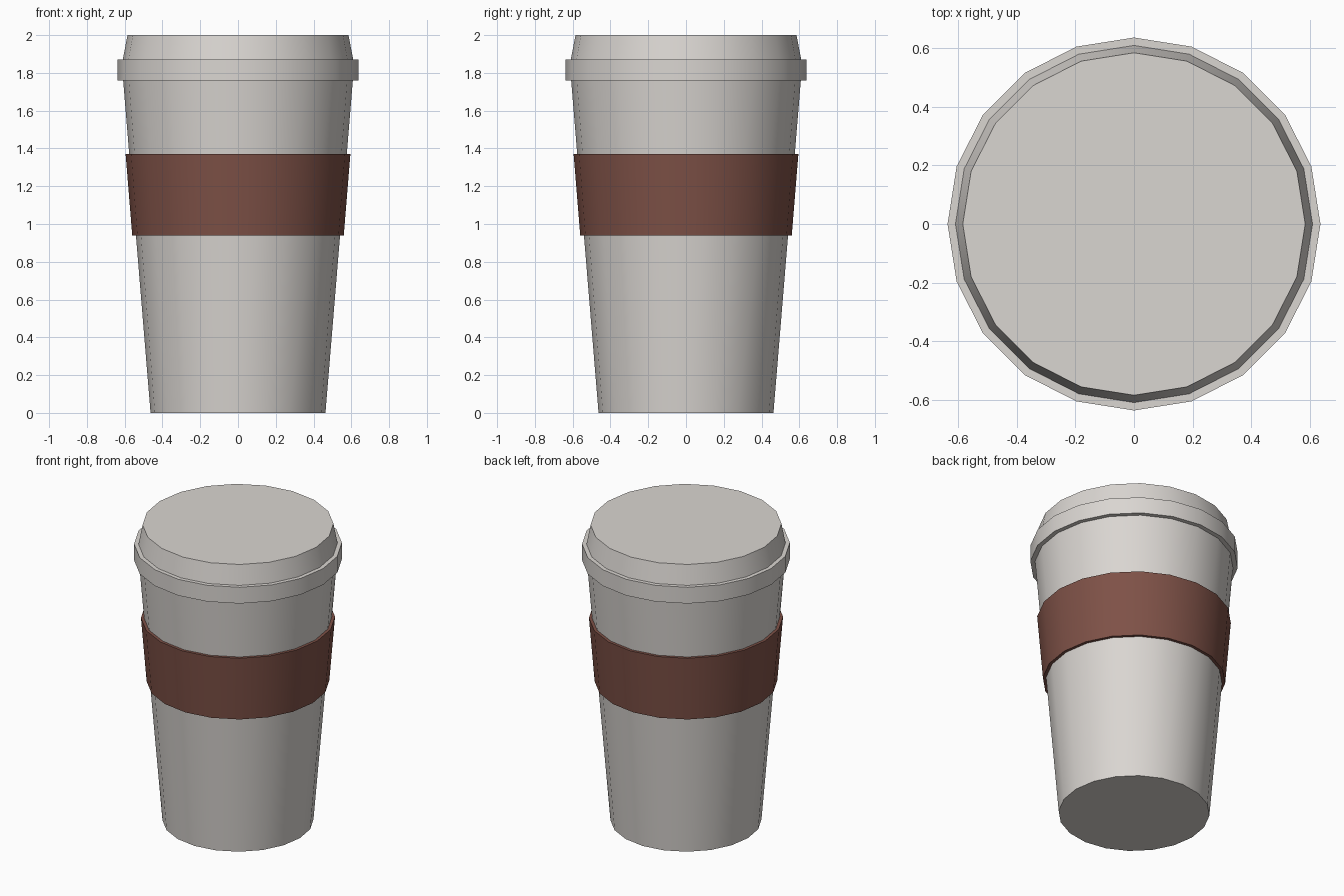
import bpy, bmesh, math

if "Cube" in bpy.data.objects:
    bpy.data.objects.remove(bpy.data.objects["Cube"])

SIDES = 20


def material(name, rgb):
    m = bpy.data.materials.new(name)
    m.diffuse_color = (*rgb, 1.0)
    m.use_nodes = True
    m.node_tree.nodes["Principled BSDF"].inputs["Base Color"].default_value = m.diffuse_color
    return m


def lathe(name, profile, mat, closed=False):
    """Spin an (r, z) profile round z; open profiles get flat caps."""
    bm = bmesh.new()
    rings = [[bm.verts.new((r * math.cos(2 * math.pi * i / SIDES),
                            r * math.sin(2 * math.pi * i / SIDES), z))
              for i in range(SIDES)] for r, z in profile]
    pairs = list(zip(rings, rings[1:]))
    if closed:
        pairs.append((rings[-1], rings[0]))
    else:
        bm.faces.new(rings[0][::-1])
        bm.faces.new(rings[-1])
    for a, b in pairs:
        for i in range(SIDES):
            j = (i + 1) % SIDES
            bm.faces.new((a[i], a[j], b[j], b[i]))
    bmesh.ops.recalc_face_normals(bm, faces=bm.faces)
    mesh = bpy.data.meshes.new(name)
    bm.to_mesh(mesh)
    bm.free()
    mesh.materials.append(mat)
    ob = bpy.data.objects.new(name, mesh)
    bpy.context.collection.objects.link(ob)
    bpy.ops.object.select_all(action='DESELECT')
    ob.select_set(True)
    bpy.context.view_layer.objects.active = ob
    # smooth round the cup, crisp at the rims
    bpy.ops.object.shade_smooth_by_angle(angle=math.radians(19))
    return ob


grey = material("warm_grey", (0.70, 0.67, 0.64))
brown = material("sleeve_brown", (0.21, 0.083, 0.063))

# tapered cup, stepped lid rim and bevelled lid top
lathe("cup_and_lid", [(0.463, 0), (0.608, 1.76), (0.637, 1.76),
                      (0.637, 1.87), (0.61, 1.87), (0.585, 2.0)], grey)

# heat sleeve band round the middle
lathe("sleeve", [(0.53, 0.94), (0.56, 0.94), (0.595, 1.37), (0.565, 1.37)],
      brown, closed=True)
